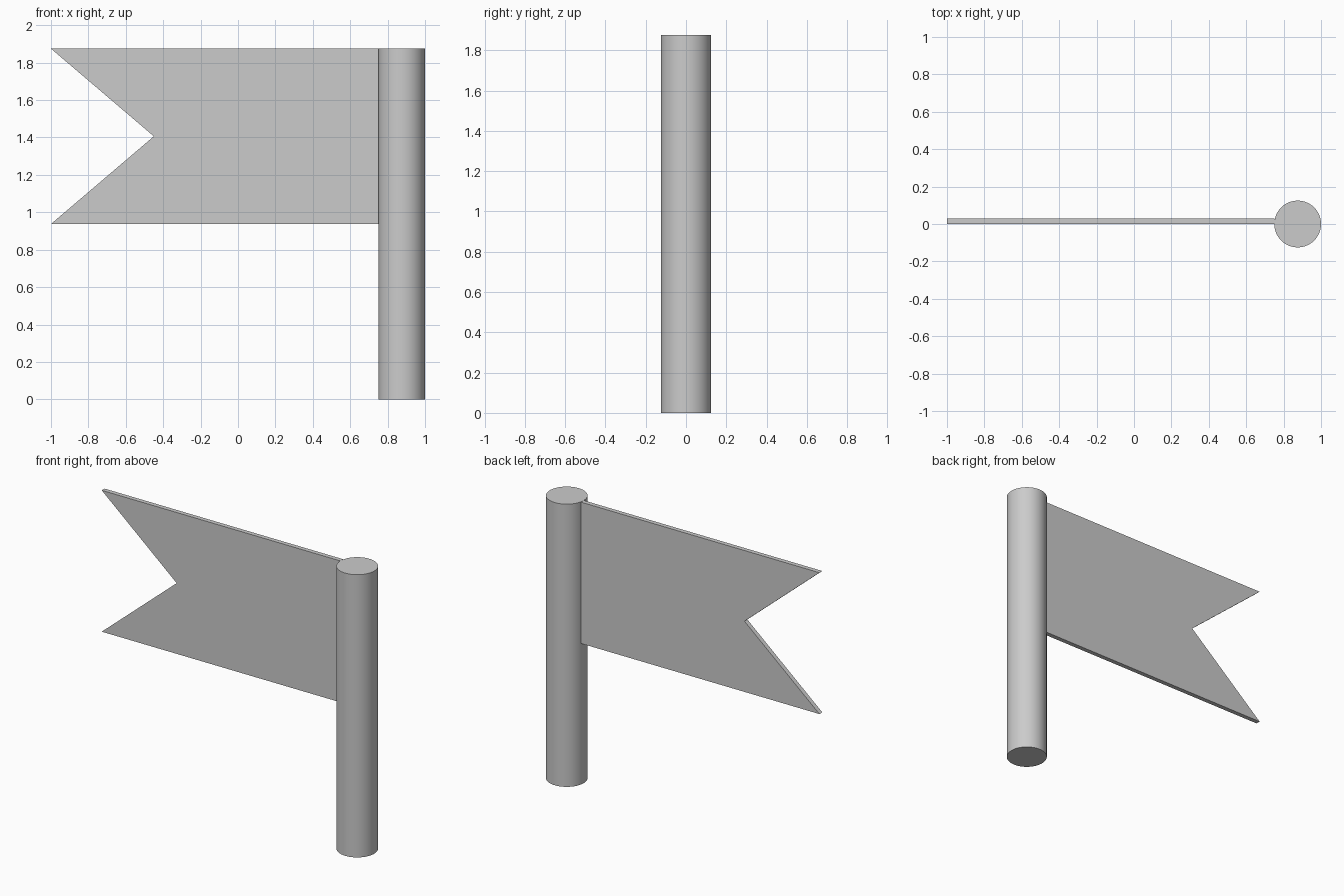
import bpy
import bmesh
import math

cube = bpy.data.objects.get("Cube")
if cube:
    bpy.data.objects.remove(cube, do_unlink=True)

HEIGHT = 1.875
RADIUS = 0.125
POLE_X = 1 - RADIUS

# Single grey material
grey = bpy.data.materials.new("light grey")
grey.use_nodes = True
colour = (0.6, 0.6, 0.6, 1)
grey.diffuse_color = colour
grey.node_tree.nodes["Principled BSDF"].inputs["Base Color"].default_value = colour

# Round pole with smooth sides and flat caps
bpy.ops.mesh.primitive_cylinder_add(vertices=64, radius=RADIUS, depth=HEIGHT,
                                    location=(POLE_X, 0, HEIGHT / 2))
pole = bpy.context.object
pole.name = "pole"
pole.data.materials.append(grey)
bpy.ops.object.shade_smooth_by_angle(angle=math.radians(30))

# Swallowtail flag: outline extruded from the pole's middle plane backwards
LOW = HEIGHT / 2
outline = [(POLE_X - RADIUS, LOW), (POLE_X - RADIUS, HEIGHT), (-1, HEIGHT),
           (-0.45, (LOW + HEIGHT) / 2), (-1, LOW)]
bm = bmesh.new()
face = bm.faces.new([bm.verts.new((x, 0, z)) for x, z in outline])
extruded = bmesh.ops.extrude_face_region(bm, geom=[face])["geom"]
back = [v for v in extruded if isinstance(v, bmesh.types.BMVert)]
bmesh.ops.translate(bm, verts=back, vec=(0, 0.03, 0))
bmesh.ops.recalc_face_normals(bm, faces=bm.faces)
mesh = bpy.data.meshes.new("flag")
bm.to_mesh(mesh)
bm.free()
mesh.materials.append(grey)
flag = bpy.data.objects.new("flag", mesh)
bpy.context.collection.objects.link(flag)
